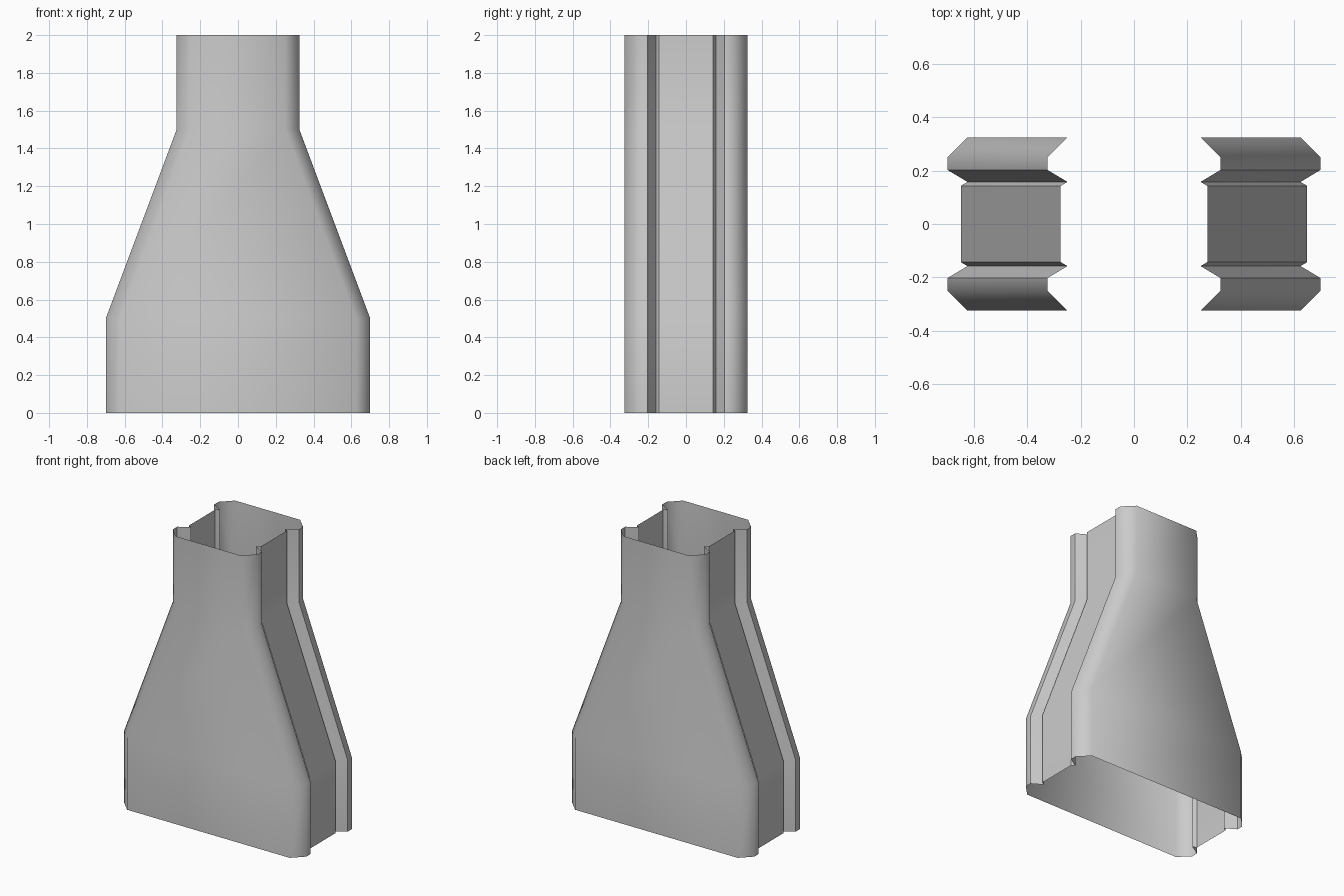
import bpy
import bmesh
import math

cube = bpy.data.objects.get("Cube")
if cube:
    bpy.data.objects.remove(cube, do_unlink=True)

# One plain material
grey = bpy.data.materials.new("plain grey")
grey.use_nodes = True
colour = (0.6, 0.6, 0.6, 1)
grey.diffuse_color = colour
grey.node_tree.nodes["Principled BSDF"].inputs["Base Color"].default_value = colour

# Quarter outline as (inset from half width, y): bevelled corner, lip, recessed side
quarter = [(0.05, 0.143), (0.075, 0.158), (0, 0.203), (0, 0.25), (0.075, 0.325)]
# Wall stations as (height, half width): wide base, taper, narrow neck
stations = [(0, 0.7), (0.5, 0.7), (1.5, 0.325), (2, 0.325)]


def outline(half):
    """Full counter-clockwise outline for one station."""
    q = [(half - inset, y) for inset, y in quarter]
    right = [(x, -y) for x, y in reversed(q)] + q
    return right + [(-x, -y) for x, y in right]


# Open sleeve lofted through the stations
bm = bmesh.new()
rings = [[bm.verts.new((x, y, z)) for x, y in outline(half)] for z, half in stations]
for low, high in zip(rings, rings[1:]):
    for i in range(len(low)):
        j = (i + 1) % len(low)
        bm.faces.new((low[i], low[j], high[j], high[i]))

mesh = bpy.data.meshes.new("tapered_sleeve")
bm.to_mesh(mesh)
bm.free()
mesh.materials.append(grey)
sleeve = bpy.data.objects.new("tapered_sleeve", mesh)
bpy.context.collection.objects.link(sleeve)

# Soft outer corners, crisp groove edges
bpy.ops.object.select_all(action='DESELECT')
sleeve.select_set(True)
bpy.context.view_layer.objects.active = sleeve
bpy.ops.object.shade_smooth_by_angle(angle=math.radians(50))
